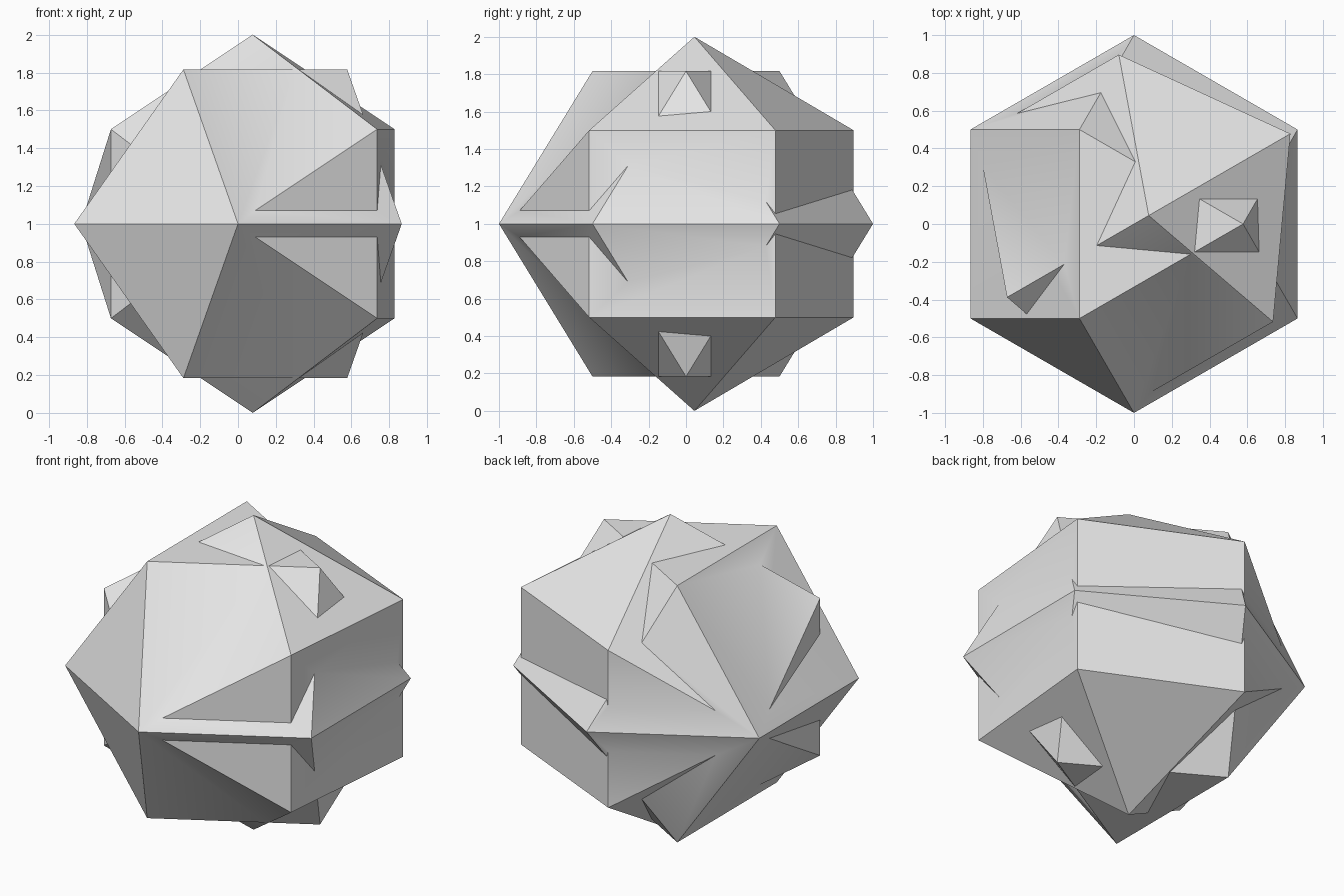
import bpy, bmesh, math
from mathutils import Matrix, Vector

cube = bpy.data.objects.get("Cube")
if cube:
    bpy.data.objects.remove(cube, do_unlink=True)

grey = bpy.data.materials.new("light_grey")
grey.use_nodes = True
grey.diffuse_color = (0.8, 0.8, 0.8, 1)
grey.node_tree.nodes["Principled BSDF"].inputs["Base Color"].default_value = (0.8, 0.8, 0.8, 1)


def ring(count, radius, z, start=0):
    """Regular polygon of points at height z."""
    angles = [math.radians(start + 360 * i / count) for i in range(count)]
    return [Vector((radius * math.cos(a), radius * math.sin(a), z)) for a in angles]


def bicupola(name, matrix):
    """Hexagon belt with matching triangles above and below, unit edges."""
    bm = bmesh.new()
    height = math.sqrt(2 / 3)
    radius = 1 / math.sqrt(3)
    points = ring(6, 1, 0, 30) + ring(3, radius, height) + ring(3, radius, -height)
    for p in points:
        bm.verts.new(matrix @ p)
    bmesh.ops.convex_hull(bm, input=bm.verts[:])
    bmesh.ops.dissolve_limit(bm, angle_limit=0.02, verts=bm.verts[:], edges=bm.edges[:])
    bmesh.ops.recalc_face_normals(bm, faces=bm.faces[:])
    mesh = bpy.data.meshes.new(name)
    bm.to_mesh(mesh)
    bm.free()
    mesh.materials.append(grey)
    obj = bpy.data.objects.new(name, mesh)
    bpy.context.collection.objects.link(obj)
    return obj


# Upright solid
solid = bicupola("crossed_solid", Matrix.Translation((0, 0, 1)))

# Second solid, tipped on its side and shifted a little
along = Vector((math.cos(math.radians(30)), math.sin(math.radians(30)), 0))
axis = Vector((-along.y, along.x, 0))
turn = Matrix((-along, (0, 0, 1), axis)).transposed().to_4x4()
tipped = bicupola("tipped_solid", Matrix.Translation(Vector((0, 0, 1)) + along * 0.09) @ turn)
tipped.hide_render = True

# Fuse both into one surface
fuse = solid.modifiers.new("fuse", 'BOOLEAN')
fuse.operation = 'UNION'
fuse.solver = 'EXACT'
fuse.object = tipped
bpy.ops.object.select_all(action='DESELECT')
solid.select_set(True)
bpy.context.view_layer.objects.active = solid
bpy.ops.object.modifier_apply(modifier=fuse.name)
bpy.data.objects.remove(tipped, do_unlink=True)
bpy.ops.object.shade_smooth_by_angle(angle=math.radians(30))
